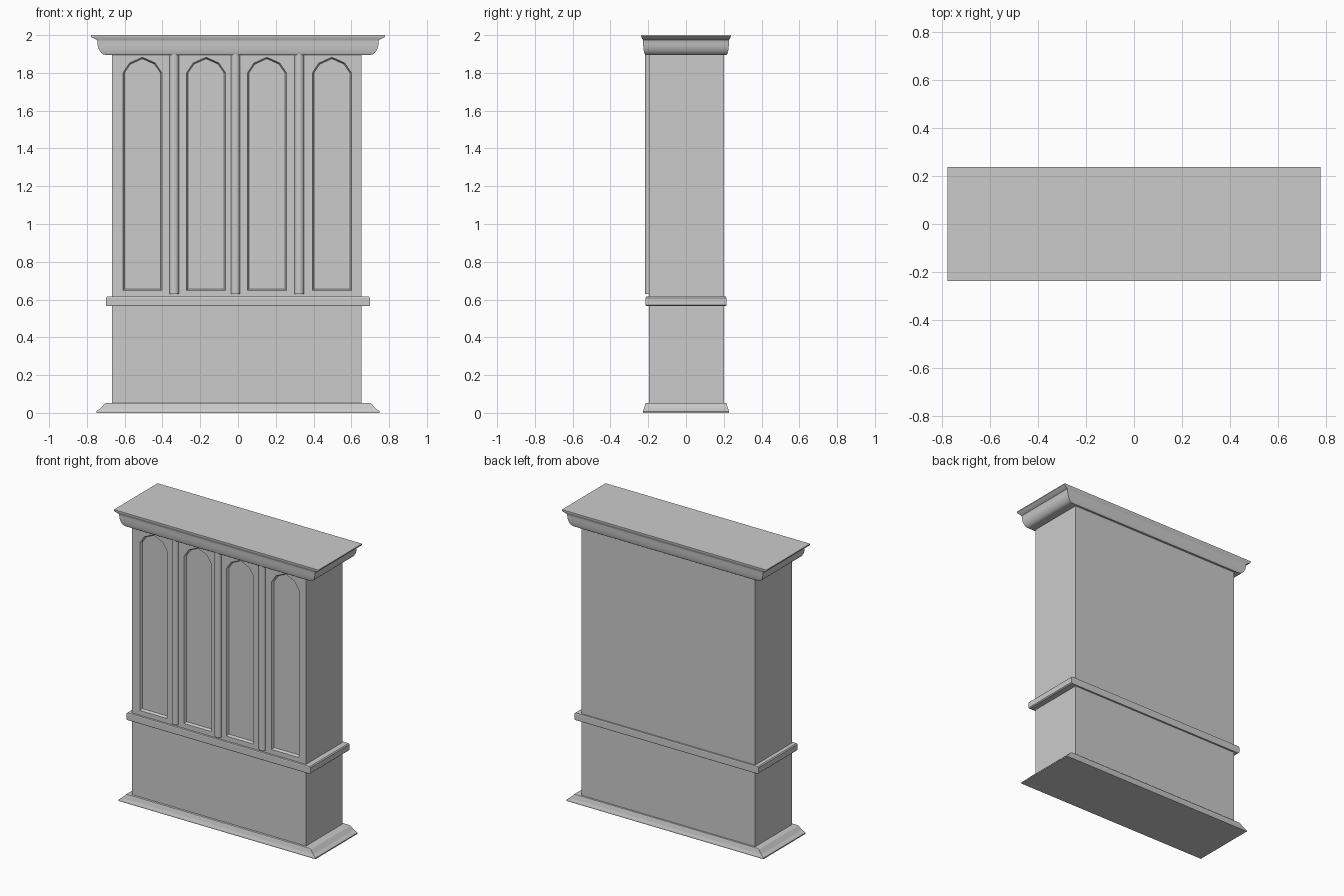
import bpy, bmesh, math

if "Cube" in bpy.data.objects:
    bpy.data.objects.remove(bpy.data.objects["Cube"])

RATIO = 0.305  # depth / width of every moulding


def make_object(name, bm, smooth=False):
    bmesh.ops.recalc_face_normals(bm, faces=bm.faces)
    mesh = bpy.data.meshes.new(name)
    bm.to_mesh(mesh)
    bm.free()
    obj = bpy.data.objects.new(name, mesh)
    bpy.context.collection.objects.link(obj)
    if smooth:
        bpy.ops.object.select_all(action='DESELECT')
        bpy.context.view_layer.objects.active = obj
        obj.select_set(True)
        bpy.ops.object.shade_smooth_by_angle(angle=math.radians(35))
    return obj


def loft(name, rings, smooth=False):
    """Skin a list of equal-length point rings and cap both ends."""
    bm = bmesh.new()
    loops = [[bm.verts.new(p) for p in ring] for ring in rings]
    n = len(loops[0])
    for a, b in zip(loops, loops[1:]):
        for i in range(n):
            j = (i + 1) % n
            bm.faces.new((a[i], a[j], b[j], b[i]))
    bm.faces.new(loops[0])
    bm.faces.new(loops[-1])
    return make_object(name, bm, smooth)


def rect(x0, x1, y0, y1, z):
    return [(x0, y0, z), (x1, y0, z), (x1, y1, z), (x0, y1, z)]


def moulding(name, profile, smooth=False):
    """Rectangular moulding from (half width, height) points."""
    return loft(name, [rect(-w, w, -w * RATIO, w * RATIO, z) for w, z in profile], smooth)


# Cabinet body
body = loft("cabinet_body", [rect(-0.667, 0.655, -0.197, 0.2, z) for z in (0.03, 1.91)])

# Plinth, waist rail and crown
moulding("base_plinth", [(0.75, 0), (0.75, 0.008), (0.728, 0.024), (0.705, 0.05), (0.698, 0.053)])
moulding("waist_rail", [(0.694, 0.565), (0.70, 0.571), (0.70, 0.609), (0.694, 0.615)])
cove = [(0.70 + 0.045 * math.sin(t), 1.968 - 0.073 * math.cos(t))
        for t in (math.radians(a) for a in range(0, 91, 15))]
moulding("crown", cove + [(0.748, 1.975), (0.774, 1.988), (0.778, 1.993), (0.778, 2.0)], True)

# Arched recesses, cut with tapered cutters
def arch(cx, y, inset):
    w, z0, k = 0.1035 - inset, 0.648 + inset, inset
    pts = [(-w, z0), (w, z0), (w, 1.80), (0.069 - k * 0.7, 1.852 - k * 0.7),
           (0, 1.883 - k), (-0.069 + k * 0.7, 1.852 - k * 0.7), (-w, 1.80)]
    return [(cx + x, y, z) for x, z in pts]


for i, cx in enumerate((-0.506, -0.169, 0.153, 0.497)):
    cutter = loft(f"arch_cutter_{i + 1}",
                  [arch(cx, -0.25, 0), arch(cx, -0.197, 0), arch(cx, -0.18, 0.008)])
    cutter.hide_render = True
    cutter.hide_set(True)
    cutter.display_type = 'WIRE'
    mod = body.modifiers.new(f"arch_{i + 1}", 'BOOLEAN')
    mod.operation = 'DIFFERENCE'
    mod.solver = 'EXACT'
    mod.object = cutter

# Half-round columns between the arches
for i, cx in enumerate((-0.338, -0.013, 0.324)):
    ring = [(cx + 0.025 * math.cos(a), -0.195 - 0.023 * math.sin(a))
            for a in (math.pi * s / 12 for s in range(13))]
    loft(f"column_{i + 1}", [[(x, y, z) for x, y in ring] for z in (0.63, 1.9)], True)
